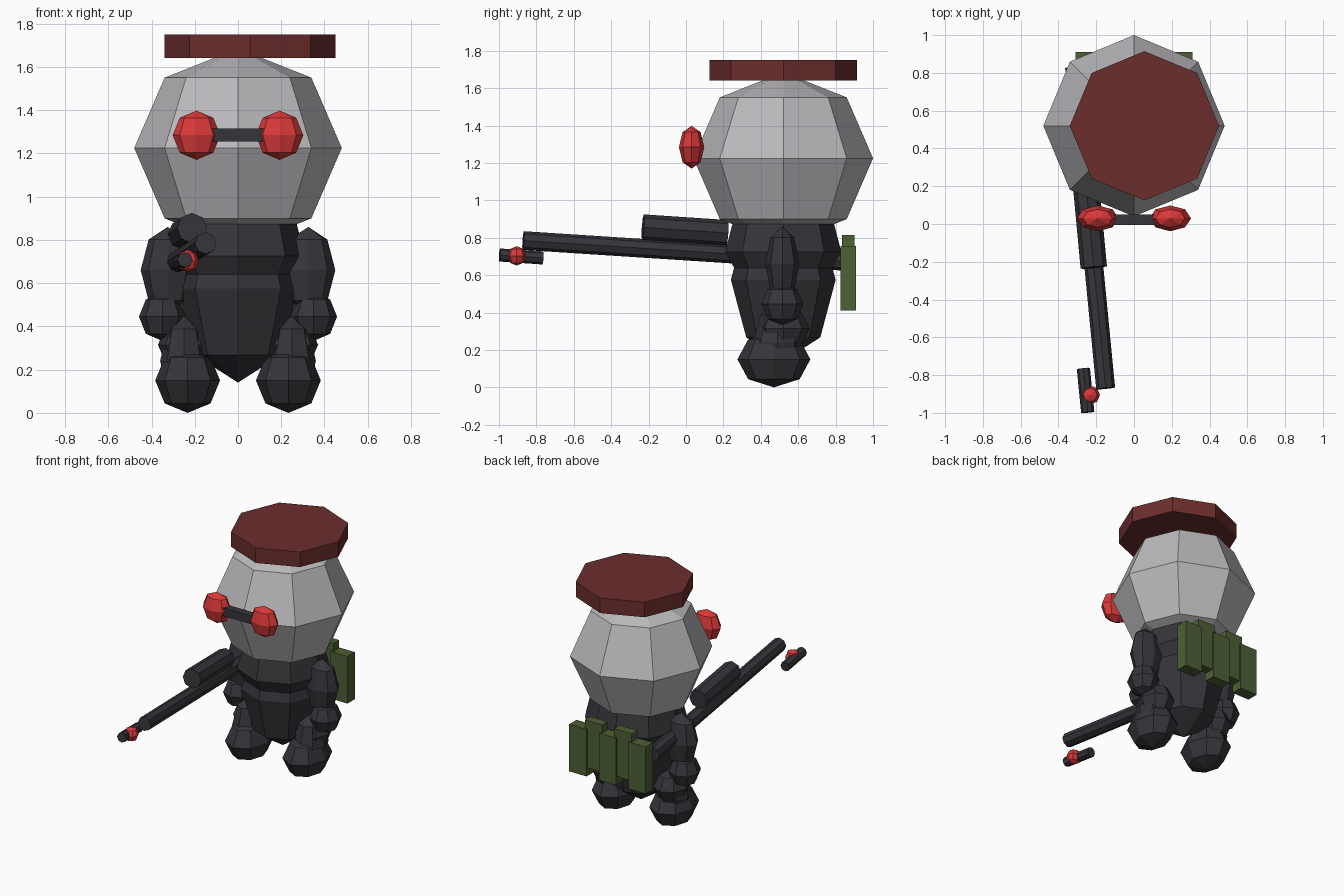
import bpy, bmesh, math
from mathutils import Vector, Matrix

if "Cube" in bpy.data.objects:
    bpy.data.objects.remove(bpy.data.objects["Cube"])


def material(name, rgb):
    m = bpy.data.materials.new(name)
    m.diffuse_color = (*rgb, 1)
    m.use_nodes = True
    m.node_tree.nodes["Principled BSDF"].inputs["Base Color"].default_value = m.diffuse_color
    return m


GREY = material("light_grey", (0.50, 0.49, 0.51))
DARK = material("charcoal", (0.036, 0.036, 0.043))
RED = material("bright_red", (0.70, 0.04, 0.04))
MAROON = material("maroon", (0.15, 0.026, 0.026))
GREEN = material("olive_green", (0.075, 0.115, 0.035))


def finish(name, bm, mat):
    bmesh.ops.recalc_face_normals(bm, faces=bm.faces)
    me = bpy.data.meshes.new(name)
    bm.to_mesh(me)
    bm.free()
    me.materials.append(mat)
    ob = bpy.data.objects.new(name, me)
    bpy.context.collection.objects.link(ob)
    return ob


def ball(name, loc, radii, mat):
    """Eight-sided, four-ring ellipsoid."""
    bm = bmesh.new()
    bmesh.ops.create_uvsphere(bm, u_segments=8, v_segments=4, radius=1)
    bmesh.ops.transform(bm, matrix=Matrix.LocRotScale(loc, None, radii), verts=bm.verts)
    return finish(name, bm, mat)


def box(name, lo, hi, mat):
    lo, hi = Vector(lo), Vector(hi)
    bm = bmesh.new()
    bmesh.ops.create_cube(bm, size=1)
    bmesh.ops.transform(bm, matrix=Matrix.LocRotScale((lo + hi) / 2, None, hi - lo), verts=bm.verts)
    return finish(name, bm, mat)


def rod(name, a, b, r, mat):
    """Eight-sided cylinder between two points."""
    a, b = Vector(a), Vector(b)
    bm = bmesh.new()
    bmesh.ops.create_cone(bm, cap_ends=True, segments=8, radius1=r, radius2=r, depth=(b - a).length)
    rot = (b - a).to_track_quat('Z', 'Y')
    bmesh.ops.transform(bm, matrix=Matrix.LocRotScale((a + b) / 2, rot, None), verts=bm.verts)
    return finish(name, bm, mat)


def lathe(name, centre, profile, mat):
    """Capped eight-sided turned shape from (radius, z) pairs."""
    bm = bmesh.new()
    rings = [[bm.verts.new((centre[0] + r * math.cos(k * math.pi / 4),
                            centre[1] + r * math.sin(k * math.pi / 4), z))
              for k in range(8)] for r, z in profile]
    for low, high in zip(rings, rings[1:]):
        for k in range(8):
            j = (k + 1) % 8
            bm.faces.new((low[k], low[j], high[j], high[k]))
    bm.faces.new(rings[0])
    bm.faces.new(rings[-1])
    return finish(name, bm, mat)


# Head and flat cap
ball("head", (0, 0.52, 1.225), (0.48, 0.48, 0.46), GREY)
lathe("cap", (0.055, 0.52), [(0.395, 1.64), (0.395, 1.75)], MAROON)

# Goggles
box("goggle_bridge", (-0.12, -0.005, 1.255), (0.12, 0.05, 1.315), DARK)

# Body
ball("torso", (0, 0.52, 0.575), (0.28, 0.28, 0.435), DARK)
lathe("chest", (0, 0.52), [(0.23, 0.58), (0.31, 0.725), (0.27, 0.88)], DARK)

# Paired parts
for s, side in ((-1, "left"), (1, "right")):
    ball(side + "_goggle", (s * 0.192, 0.03, 1.284), (0.11, 0.068, 0.114), RED)
    ball(side + "_upper_arm", (s * 0.325, 0.515, 0.66), (0.125, 0.09, 0.2), DARK)
    ball(side + "_hand", (s * 0.35, 0.515, 0.445), (0.108, 0.112, 0.112), DARK)
    ball(side + "_thigh", (s * 0.25, 0.52, 0.315), (0.12, 0.14, 0.12), DARK)
    ball(side + "_shin", (s * 0.25, 0.49, 0.24), (0.11, 0.13, 0.21), DARK)
    ball(side + "_foot", (s * 0.233, 0.47, 0.15), (0.15, 0.195, 0.15), DARK)

# Back pouches: three wide ones with two taller ones between
for i, x in enumerate((-0.24, 0, 0.24)):
    box(f"pouch_{i}", (x - 0.07, 0.825, 0.41), (x + 0.07, 0.91, 0.755), GREEN)
for i, x in enumerate((-0.12, 0.12)):
    box(f"tall_pouch_{i}", (x - 0.07, 0.835, 0.47), (x + 0.07, 0.9, 0.815), GREEN)

# Long gun with scope and separate muzzle piece
rod("gun_barrel", (-0.15, -0.87, 0.785), (-0.315, 0.83, 0.675), 0.05, DARK)
rod("gun_scope", (-0.213, -0.23, 0.855), (-0.255, 0.22, 0.825), 0.07, DARK)
rod("muzzle", (-0.245, -0.997, 0.708), (-0.268, -0.765, 0.692), 0.035, DARK)
ball("muzzle_light", (-0.232, -0.905, 0.703), (0.052, 0.05, 0.052), RED)
